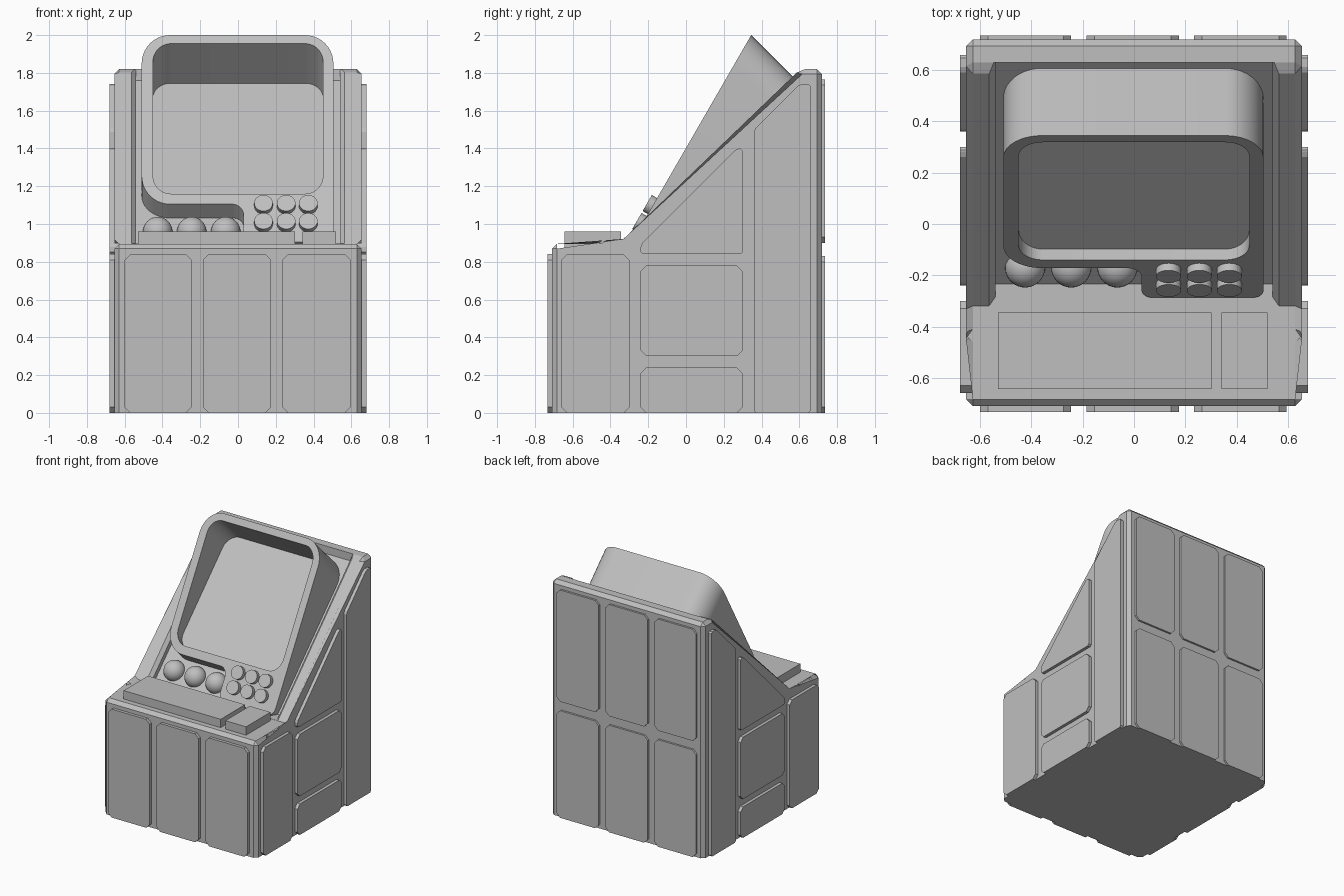
import bpy, bmesh, math
from mathutils import Vector

if "Cube" in bpy.data.objects:
    bpy.data.objects.remove(bpy.data.objects["Cube"], do_unlink=True)

GREY = (0.52, 0.52, 0.52, 1)
grey = bpy.data.materials.new("plain grey")
grey.use_nodes = True
grey.diffuse_color = GREY
grey.node_tree.nodes["Principled BSDF"].inputs["Base Color"].default_value = GREY

R2, R3 = math.sqrt(2), math.sqrt(3)
DECK, SLOPE, FLOOR = 0.895, 1.215, 1.13     # slope and floor are z - y on the 45 degree faces


def make_object(name, bm):
    bmesh.ops.recalc_face_normals(bm, faces=bm.faces)
    mesh = bpy.data.meshes.new(name)
    bm.to_mesh(mesh)
    bm.free()
    mesh.materials.append(grey)
    ob = bpy.data.objects.new(name, mesh)
    bpy.context.collection.objects.link(ob)
    return ob


def prism_bm(outline, start, end):
    """Join an outline mapped by start to the same outline mapped by end."""
    bm = bmesh.new()
    a = [bm.verts.new(start(*p)) for p in outline]
    b = [bm.verts.new(end(*p)) for p in outline]
    bm.faces.new(a)
    bm.faces.new(b[::-1])
    for i in range(len(a)):
        j = (i + 1) % len(a)
        bm.faces.new((a[i], b[i], b[j], a[j]))
    return bm


def round_corners(corners, steps):
    """Corners are (x, y, size); one step gives a chamfer, more give an arc."""
    out = []
    for i, (x, y, r) in enumerate(corners):
        c = Vector((x, y))
        before = Vector(corners[i - 1][:2])
        after = Vector(corners[(i + 1) % len(corners)][:2])
        a = c + (before - c).normalized() * r
        b = c + (after - c).normalized() * r
        for k in range(steps + 1):
            s = k / steps
            wa, wc, wb = (1 - s) ** 2, R2 * s * (1 - s), s * s
            out.append((a * wa + c * wc + b * wb) / (wa + wc + wb))
    return out


def cut(ob, cutter):
    cutter.hide_render = True
    mod = ob.modifiers.new("cut", "BOOLEAN")
    mod.operation, mod.solver, mod.object = "DIFFERENCE", "EXACT", cutter
    select(ob)
    bpy.ops.object.modifier_apply(modifier=mod.name)
    bpy.data.objects.remove(cutter, do_unlink=True)


def select(ob):
    bpy.ops.object.select_all(action="DESELECT")
    ob.select_set(True)
    bpy.context.view_layer.objects.active = ob


def smooth(ob):
    select(ob)
    bpy.ops.object.shade_smooth_by_angle(angle=math.radians(35))


# Cabinet body with chamfered edges, square at the ground and at the deck crease
crease_y = DECK - SLOPE
profile = [(-0.71, 0), (-0.71, DECK), (crease_y, DECK), (1.82 - SLOPE, 1.82),
           (0.72, 1.82), (0.72, 0)]
bm = prism_bm(profile, lambda y, z: (-0.655, y, z), lambda y, z: (0.655, y, z))
edges = []
for e in bm.edges:
    v, w = (p.co for p in e.verts)
    grounded = v.z < 0.01 and w.z < 0.01
    crease = abs(v.y - crease_y) < 0.01 and abs(w.y - crease_y) < 0.01
    if not grounded and not crease:
        edges.append(e)
bmesh.ops.bevel(bm, geom=edges, offset=0.026, segments=1, affect="EDGES")
body = make_object("cabinet_body", bm)


# Recess in the sloped face, flared so the side rails get chamfered inner edges
def on_slope(u):
    def place(x, v):
        h = SLOPE / R2 + v
        return (x, (u - h) / R2, (u + h) / R2)
    return place


half = [(0.54, -0.06), (0.54, -0.025), (0.665, 0.1)]
section = half + [(-x, v) for x, v in reversed(half)]
bm = prism_bm(section, on_slope(0), on_slope(3))
for co, no in (((0, 0, DECK + 0.001), (0, 0, -1)), ((0, 0.63, 0), (0, 1, 0))):
    bmesh.ops.bisect_plane(bm, geom=bm.verts[:] + bm.edges[:] + bm.faces[:],
                           plane_co=co, plane_no=no, clear_outer=True)
    bmesh.ops.holes_fill(bm, edges=[e for e in bm.edges if e.is_boundary], sides=0)
cut(body, make_object("recess_cutter", bm))


# Raised panels on the front, back and both sides
def panel(name, corners, place, inner, outer):
    outline = round_corners([(a, b, 0.03) for a, b in corners], 1)
    make_object(name, prism_bm(outline, lambda a, b: place(a, b, inner),
                               lambda a, b: place(a, b, outer)))


def rect(a, b, c, d):
    return [(a, c), (b, c), (b, d), (a, d)]


def facing_y(x, z, y):
    return (x, y, z)


def facing_x(y, z, x):
    return (x, y, z)


for x0, x1 in ((-0.6, -0.245), (-0.185, 0.175), (0.235, 0.595)):
    panel("front_panel", rect(x0, x1, 0, 0.84), facing_y, -0.69, -0.733)
    panel("back_lower_panel", rect(x0, x1, 0, 0.83), facing_y, 0.7, 0.735)
    panel("back_upper_panel", rect(x0, x1, 0.9, 1.765), facing_y, 0.7, 0.735)

side_panels = {
    "side_front_panel": rect(-0.66, -0.3, 0, 0.84),
    "side_low_panel": rect(-0.24, 0.3, 0, 0.24),
    "side_middle_panel": rect(-0.24, 0.3, 0.3, 0.78),
    "side_sloped_panel": [(-0.24, 0.84), (0.3, 0.84), (0.3, 1.4), (0.27, 1.4), (-0.24, 0.89)],
    "side_rear_panel": [(0.36, 0), (0.66, 0), (0.66, 1.74), (0.6, 1.74), (0.36, 1.5)],
}
for side, sign in (("left", 1), ("right", -1)):
    for name, corners in side_panels.items():
        sharp = "sloped" in name or "rear" in name
        outline = round_corners([(a, b, 0.012 if sharp else 0.03) for a, b in corners], 1)
        make_object(side + "_" + name,
                    prism_bm(outline, lambda y, z: facing_x(y, z, sign * 0.63),
                             lambda y, z: facing_x(y, z, sign * 0.679)))


# Screen hood: outlines lie on a 60 degree front plane and sink along the slope normal
def front_y(z):
    return 0.345 - (2 - z) / R3


def on_front(lift):
    return lambda x, z: (x, front_y(z) - lift, z + lift)


def on_depth(level):
    def place(x, z):
        k = (z - front_y(z) - level) / 2
        return (x, front_y(z) + k, z - k)
    return place


hood_outline = round_corners([
    (-0.51, 2, 0.15), (-0.51, 1.105, 0.15), (0.03, 1.105, 0.06),
    (0.03, 0.905, 0.045), (0.505, 0.905, 0.045), (0.505, 2, 0.15)], 10)
screen_outline = round_corners([
    (-0.45, 1.955, 0.095), (-0.45, 1.16, 0.095),
    (0.45, 1.16, 0.095), (0.45, 1.955, 0.095)], 10)
hood = make_object("screen_hood", prism_bm(hood_outline, on_front(0), on_depth(FLOOR - 0.02)))
cut(hood, make_object("screen_cutter",
                      prism_bm(screen_outline, on_front(0.1), on_depth(1.216))))
smooth(hood)

# Six push buttons on the hood's lower corner
normal = Vector((0, -R3 / 2, 0.5))
for x in (0.135, 0.255, 0.372):
    for z in (1.0, 1.095):
        base = Vector((x, front_y(z), z))
        bpy.ops.mesh.primitive_cylinder_add(
            vertices=32, radius=0.049, depth=0.05, location=base + normal * 0.007,
            rotation=normal.to_track_quat("Z", "Y").to_euler())
        button = bpy.context.object
        button.name = "push_button"
        button.data.materials.append(grey)
        smooth(button)

# Three balls half sunk in the sloped floor
for x in (-0.425, -0.245, -0.065):
    bpy.ops.mesh.primitive_uv_sphere_add(segments=32, ring_count=16, radius=0.078,
                                         location=(x, -0.17, FLOOR - 0.17))
    ball = bpy.context.object
    ball.name = "control_ball"
    ball.data.materials.append(grey)
    smooth(ball)

# Slabs on the deck
for name, x0, x1 in (("wide_deck_slab", -0.53, 0.302), ("small_deck_slab", 0.342, 0.52)):
    make_object(name, prism_bm(rect(x0, x1, -0.643, -0.345),
                               lambda x, y: (x, y, DECK - 0.03),
                               lambda x, y: (x, y, 0.96)))
